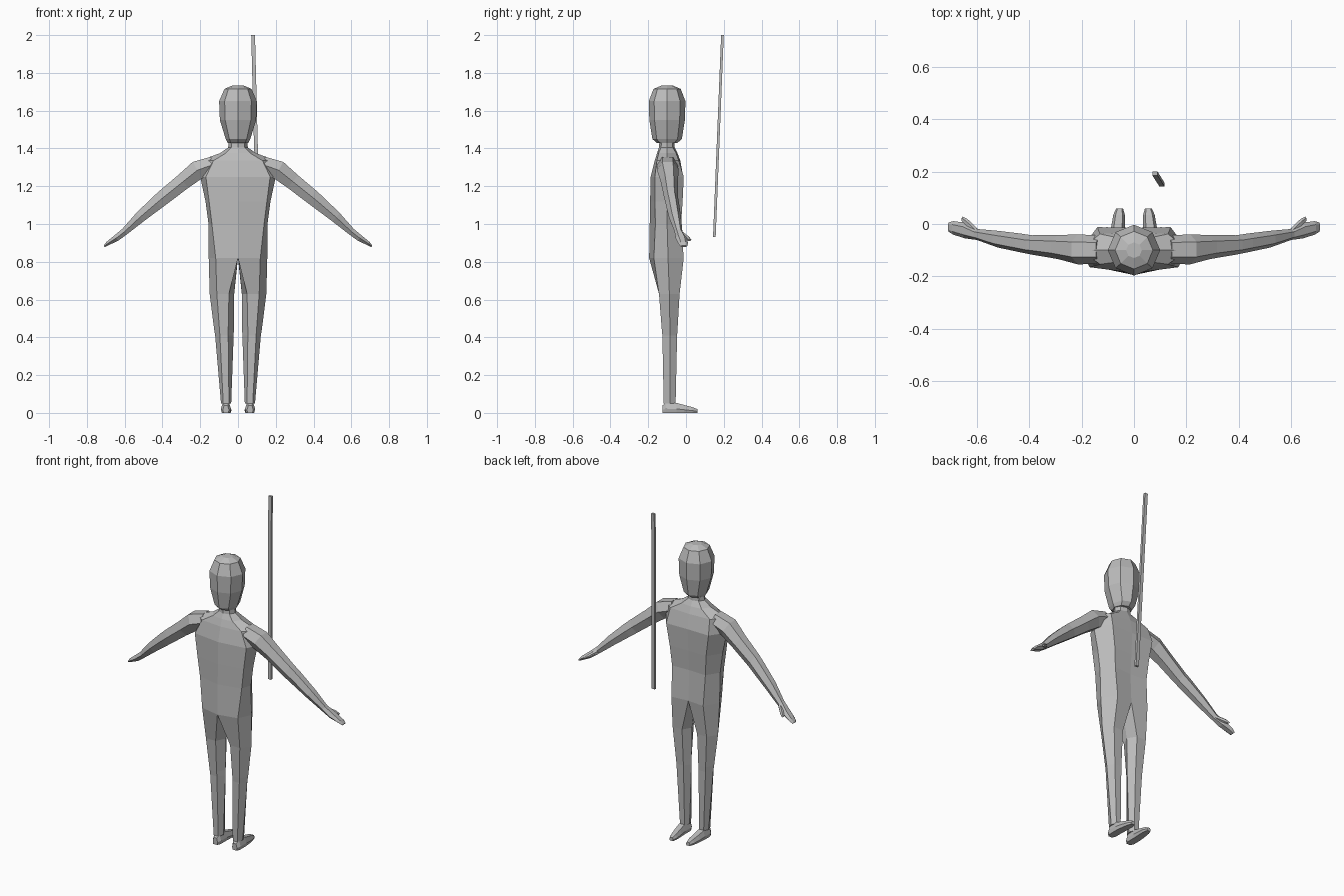
import bpy, bmesh, math
from mathutils import Vector

grey = bpy.data.materials.new("plain_grey")
grey.diffuse_color = (0.5, 0.5, 0.5, 1)


def make(name, bm, mirror=False):
    bmesh.ops.recalc_face_normals(bm, faces=bm.faces)
    me = bpy.data.meshes.new(name)
    bm.to_mesh(me)
    bm.free()
    me.materials.append(grey)
    ob = bpy.data.objects.new(name, me)
    bpy.context.collection.objects.link(ob)
    if mirror:
        mod = ob.modifiers.new("mirror", 'MIRROR')
        mod.use_clip = True
        mod.merge_threshold = 0.0005
    return ob


def loft(name, rings, mirror=False):
    """Join closed rings of equal length and cap both ends."""
    bm = bmesh.new()
    vr = [[bm.verts.new(p) for p in r] for r in rings]
    n = len(vr[0])
    for a, b in zip(vr, vr[1:]):
        for i in range(n):
            j = (i + 1) % n
            bm.faces.new((a[i], a[j], b[j], b[i]))
    bm.faces.new(vr[0])
    bm.faces.new(vr[-1])
    return make(name, bm, mirror)


# Body: one mirrored half; the open torso half-rings become closed leg rings at the crotch.
# Torso row: z, front y, front corner x/y, side x/y, rear corner x/y, rear y
torso = [
    (1.45, -.140, .035, -.128, .048, -.10, .035, -.072, -.062),
    (1.405, -.143, .035, -.132, .052, -.10, .035, -.070, -.060),
    (1.375, -.153, .065, -.145, .095, -.10, .065, -.052, -.045),
    (1.335, -.166, .13, -.154, .205, -.10, .13, -.038, -.030),
    (1.25, -.187, .170, -.165, .200, -.10, .14, -.012, -.015),
    (1.12, -.190, .153, -.165, .172, -.10, .12, -.018, -.022),
    (1.00, -.192, .138, -.162, .156, -.10, .11, -.026, -.030),
]
hip = (.82, -.195, .118, -.170, .155, -.095, .105, -.012, -.022)
# Leg row: z, inner front x/y, outer front x/y, side x/y, outer rear x/y, inner rear x/y, inner x/y
legs = [
    (.63, .048, -.143, .112, -.143, .150, -.088, .112, -.034, .050, -.034, .020, -.085),
    (.44, .052, -.128, .098, -.128, .126, -.085, .098, -.045, .050, -.045, .022, -.085),
    (.41, .052, -.125, .096, -.125, .121, -.085, .096, -.047, .050, -.047, .023, -.085),
    (.05, .048, -.118, .078, -.118, .090, -.085, .078, -.055, .048, -.055, .036, -.085),
]
bm = bmesh.new()


def half_ring(z, fy, fx, fcy, sx, sy, rx, rcy, ry):
    return [bm.verts.new(p) for p in ((0, fy, z), (fx, fcy, z), (sx, sy, z), (rx, rcy, z), (0, ry, z))]


rows = [half_ring(*t) for t in torso + [hip]]
for a, b in zip(rows, rows[1:]):
    for i in range(4):
        bm.faces.new((a[i], a[i + 1], b[i + 1], b[i]))
prev = rows[-1] + [bm.verts.new((0, -.10, .84))]
for z, *xy in legs:
    ring = [bm.verts.new((xy[i], xy[i + 1], z)) for i in range(0, 12, 2)]
    for i in range(6):
        j = (i + 1) % 6
        bm.faces.new((prev[i], prev[j], ring[j], ring[i]))
    prev = ring
bm.faces.new(prev)
make("body", bm, True)

# Head: stacked eight-sided rings
head = [(1.43, .055, .055), (1.45, .065, .078), (1.55, .096, .094), (1.65, .100, .097),
        (1.715, .072, .072), (1.733, .030, .030)]
loft("head", [[(rx * math.cos(k * math.pi / 4), -.10 + ry * math.sin(k * math.pi / 4), z)
               for k in range(8)] for z, rx, ry in head])


# Arms: flattened six-sided tubes; row is x, y, z, half depth, half thickness
def tube(name, path, sides=6):
    rings = []
    for i, (x, y, z, d, t) in enumerate(path):
        a, b = path[max(i - 1, 0)], path[min(i + 1, len(path) - 1)]
        along = Vector((b[0] - a[0], 0, b[2] - a[2])).normalized()
        up = Vector((-along.z, 0, along.x))
        rings.append([Vector((x, y, z)) + Vector((0, d * math.cos(q), 0)) + up * t * math.sin(q)
                      for q in (k * math.tau / sides for k in range(sides))])
    return loft(name, rings, True)


tube("arm", [(.13, -.098, 1.315, .055, .050), (.215, -.097, 1.285, .057, .058),
             (.29, -.088, 1.225, .046, .050), (.39, -.080, 1.145, .037, .046),
             (.43, -.073, 1.112, .036, .043), (.52, -.058, 1.035, .032, .034),
             (.600, -.040, .960, .021, .022), (.645, -.025, .925, .030, .020),
             (.690, -.015, .897, .026, .012), (.708, -.012, .882, .018, .006)])
tube("thumb", [(.600, -.030, .955, .014, .012), (.635, .002, .930, .016, .011),
               (.655, .018, .915, .011, .006)])

# Feet: row is y, centre x, half width, top height
foot = [(-.124, .064, .016, .040), (-.105, .064, .027, .055), (-.050, .064, .027, .053),
        (-.010, .061, .026, .042), (.035, .057, .022, .030), (.060, .055, .013, .020)]
loft("foot", [[(c - w * .8, y, 0), (c + w * .8, y, 0), (c + w, y, h * .4), (c + w * .6, y, h),
               (c - w * .6, y, h), (c - w, y, h * .4)] for y, c, w, h in foot], True)

# Leaning pole behind the figure
loft("pole", [[(x + sx * .010, y + sy * .007, z) for sx, sy in ((-1, -1), (1, -1), (1, 1), (-1, 1))]
              for x, y, z in ((.107, .150, .93), (.080, .193, 2.0))])
